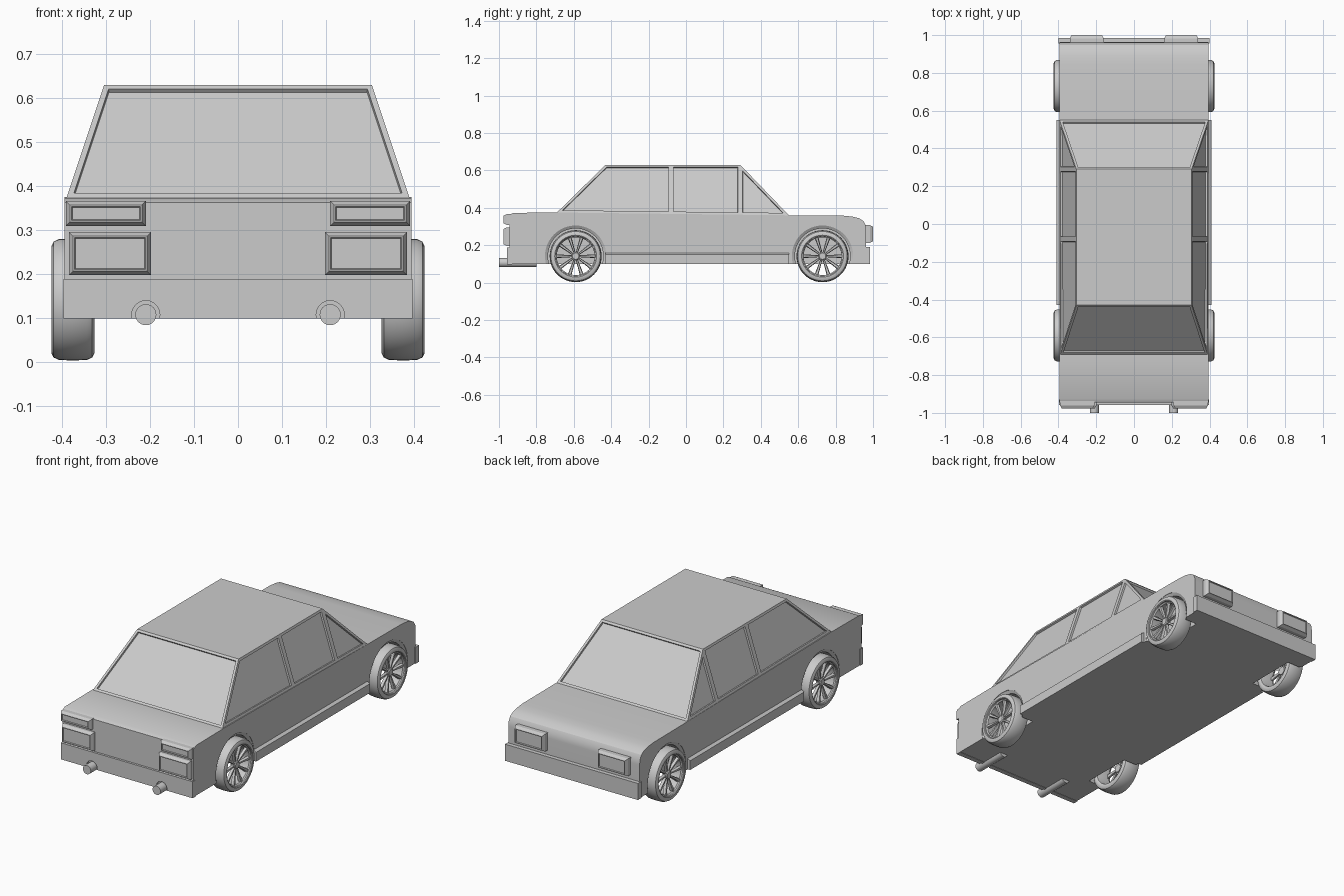
import bpy, bmesh, math
from mathutils import Vector, Matrix

if "Cube" in bpy.data.objects:
    bpy.data.objects.remove(bpy.data.objects["Cube"])


def make(name, bm, smooth=None):
    bmesh.ops.recalc_face_normals(bm, faces=bm.faces)
    me = bpy.data.meshes.new(name)
    bm.to_mesh(me)
    bm.free()
    ob = bpy.data.objects.new(name, me)
    bpy.context.collection.objects.link(ob)
    if smooth:
        bpy.ops.object.select_all(action='DESELECT')
        ob.select_set(True)
        bpy.context.view_layer.objects.active = ob
        bpy.ops.object.shade_smooth_by_angle(angle=math.radians(smooth))
    return ob


def loft(bm, rings, closed=False):
    """Skin a list of point rings; cap the ends unless closed."""
    vs = [[bm.verts.new(p) for p in r] for r in rings]
    n = len(vs[0])
    for i in range(len(vs) if closed else len(vs) - 1):
        a, b = vs[i], vs[(i + 1) % len(vs)]
        for j in range(n):
            bm.faces.new((a[j], a[(j + 1) % n], b[(j + 1) % n], b[j]))
    if not closed:
        bm.faces.new(vs[0])
        bm.faces.new(vs[-1])


def prism(name, yz, x0, x1, smooth=None):
    bm = bmesh.new()
    loft(bm, [[(x, y, z) for y, z in yz] for x in (x0, x1)])
    return make(name, bm, smooth)


def box(y0, y1, z0, z1):
    return [(y0, z0), (y1, z0), (y1, z1), (y0, z1)]


def circle(r, n, x=0.0, y=0.0, z=0.0, axis='X'):
    pts = []
    for i in range(n):
        c, s = r * math.cos(math.tau * i / n), r * math.sin(math.tau * i / n)
        pts.append((x, y + c, z + s) if axis == 'X' else (x + c, y, z + s))
    return pts


def cut(ob, cutter):
    m = ob.modifiers.new("cut", 'BOOLEAN')
    m.operation, m.solver, m.object = 'DIFFERENCE', 'EXACT', cutter
    bpy.context.view_layer.objects.active = ob
    bpy.ops.object.modifier_apply(modifier=m.name)
    bpy.data.objects.remove(cutter)


AXLES, WZ = (-0.59, 0.73), 0.1415

# Lower body with rounded nose
body = prism("body", [(-0.945, 0.10), (-0.945, 0.362), (-0.925, 0.373), (-0.69, 0.375),
                      (0.55, 0.36), (0.84, 0.358), (0.89, 0.353), (0.925, 0.344),
                      (0.948, 0.33), (0.96, 0.308), (0.963, 0.28), (0.963, 0.10)], -0.395, 0.395)
# Wheel arches with a bevelled lip
for s in (-1, 1):
    for y in AXLES:
        bm = bmesh.new()
        loft(bm, [circle(r, 48, s * x, y, WZ) for x, r in
                  ((0.31, 0.148), (0.383, 0.148), (0.393, 0.164), (0.45, 0.164))])
        cut(body, make("arch_cutter", bm))
bpy.ops.object.select_all(action='DESELECT')
body.select_set(True)
bpy.context.view_layer.objects.active = body
bpy.ops.object.shade_smooth_by_angle(angle=math.radians(30))

# Cabin with recessed windscreens and side windows
bm = bmesh.new()
loft(bm, [[(-0.39, -0.69, 0.375), (0.39, -0.69, 0.375), (0.394, 0.55, 0.36), (-0.394, 0.55, 0.36)],
          [(-0.305, -0.43, 0.63), (0.305, -0.43, 0.63), (0.305, 0.29, 0.63), (-0.305, 0.29, 0.63)]])
bmesh.ops.recalc_face_normals(bm, faces=bm.faces)
for y in (-0.08, 0.29):
    sides = [f for f in bm.faces if abs(f.normal.x) > 0.5]
    geom = sides + list({e for f in sides for e in f.edges}) + list({v for f in sides for v in f.verts})
    bmesh.ops.bisect_plane(bm, geom=geom, dist=1e-4, plane_co=(0, y, 0), plane_no=(0, 1, 0))
bm.normal_update()
glass = [f for f in bm.faces if abs(f.normal.z) < 0.9]
bmesh.ops.inset_individual(bm, faces=glass, thickness=0.013, use_even_offset=True)
bmesh.ops.inset_individual(bm, faces=glass, thickness=0.001, depth=-0.01, use_even_offset=True)
make("cabin", bm)

# Side skirts
for s, side in ((-1, "left"), (1, "right")):
    bm = bmesh.new()
    sec = [(0.385, 0.10), (0.41, 0.10), (0.41, 0.15), (0.394, 0.16), (0.385, 0.16)]
    loft(bm, [[(s * x, y, z) for x, z in sec] for y in (-0.43, 0.55)])
    make(side + "_skirt", bm)

# Bumpers
prism("nose_bumper", box(0.955, 0.985, 0.10, 0.19), -0.4, 0.4)
tail = prism("tail_bumper", box(-0.957, -0.93, 0.098, 0.188), -0.397, 0.397)

# Exhaust pipes in notches of the bumper
for s, side in ((-1, "left"), (1, "right")):
    for name, r, y0, y1 in (("notch_cutter", 0.032, -1.0, -0.946), (side + "_exhaust", 0.024, -1.0, -0.8)):
        bm = bmesh.new()
        loft(bm, [circle(r, 24, s * 0.21, y, 0.107, 'Y') for y in (y0, y1)])
        ob = make(name, bm, 40)
        if r > 0.03:
            cut(tail, ob)


# Lamps: tapered blocks with a recessed lens
def lamp(name, x0, x1, z0, z1, y0, y1, t=0.009):
    bm = bmesh.new()
    ring = lambda y, d: [(x0 + d, y, z0 + d), (x1 - d, y, z0 + d), (x1 - d, y, z1 - d), (x0 + d, y, z1 - d)]
    ym = y0 + (y1 - y0) * 0.65
    loft(bm, [ring(y0, 0), ring(ym, 0), ring(y1, t)])
    bmesh.ops.recalc_face_normals(bm, faces=bm.faces)
    face = max(bm.faces, key=lambda f: abs(f.calc_center_median().y))
    bmesh.ops.inset_individual(bm, faces=[face], thickness=0.005)
    bmesh.ops.inset_individual(bm, faces=[face], thickness=0.003, depth=-0.006)
    make(name, bm)


for s, side in ((-1, "left"), (1, "right")):
    for name, a, b, z0, z1, y0, y1 in (
            ("upper_tail_lamp", 0.21, 0.392, 0.309, 0.366, -0.93, -0.976),
            ("lower_tail_lamp", 0.198, 0.385, 0.197, 0.295, -0.93, -0.976),
            ("headlamp", 0.16, 0.34, 0.213, 0.308, 0.95, 1.0)):
        x0, x1 = sorted((s * a, s * b))
        lamp(side + "_" + name, x0, x1, z0, z1, y0, y1)

# Wheel: turned tyre and rim, hub and ten spokes
prof = [(-0.044, 0.104), (-0.049, 0.112), (-0.049, 0.122), (-0.044, 0.132), (-0.032, 0.1375),
        (0.0, 0.139), (0.032, 0.1375), (0.044, 0.132), (0.049, 0.122), (0.049, 0.112),
        (0.046, 0.108), (0.04, 0.107), (0.034, 0.101), (-0.036, 0.101)]
bm = bmesh.new()
N = 48
loft(bm, [[(x, r * math.cos(math.tau * i / N), r * math.sin(math.tau * i / N)) for x, r in prof]
          for i in range(N)], closed=True)
loft(bm, [circle(r, 20, x) for x, r in ((0.008, 0.022), (0.03, 0.022), (0.034, 0.017))])
for i in range(10):
    rot = Matrix.Rotation(math.tau * (i + 0.5) / 10, 3, 'X')
    rings = [[rot @ Vector(p) for p in ((x - 0.014, -w, r), (x - 0.014, w, r), (x, w * 0.6, r), (x, -w * 0.6, r))]
             for r, w, x in ((0.016, 0.005, 0.028), (0.103, 0.010, 0.038))]
    loft(bm, rings)
wheel = make("rear_right_wheel", bm, 35)
wheel.location = (0.376, AXLES[0], WZ)
for name, s, y in (("rear_left_wheel", -1, AXLES[0]), ("nose_right_wheel", 1, AXLES[1]),
                   ("nose_left_wheel", -1, AXLES[1])):
    w = wheel.copy()
    w.name = name
    w.location = (s * 0.376, y, WZ)
    w.rotation_euler.z = 0 if s > 0 else math.pi
    bpy.context.collection.objects.link(w)
